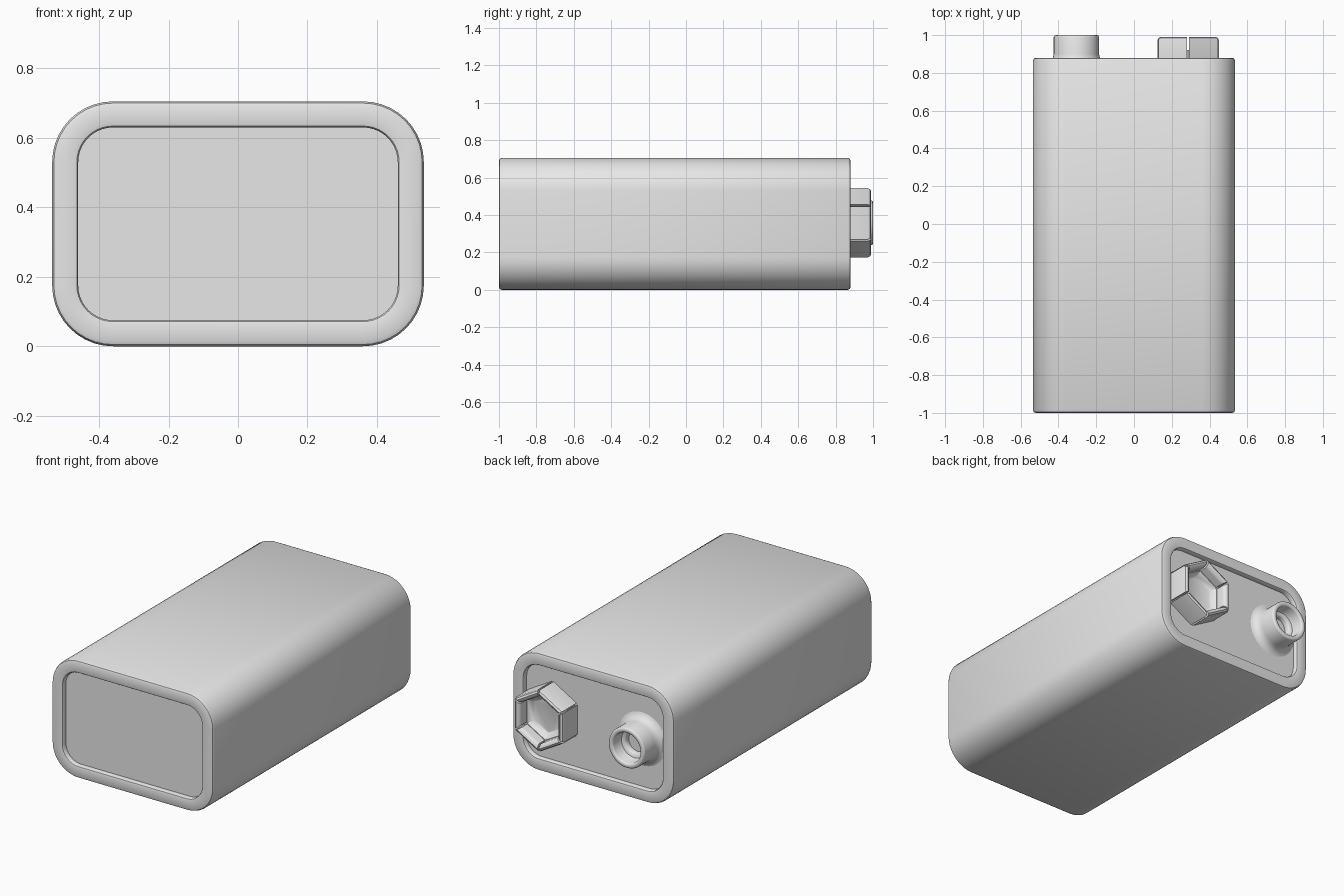
import bpy, bmesh, math
from mathutils import Matrix, Vector

cube = bpy.data.objects.get("Cube")
if cube:
    bpy.data.objects.remove(cube, do_unlink=True)

GREY = bpy.data.materials.new("plain_grey")
GREY.use_nodes = True
GREY.diffuse_color = (0.8, 0.8, 0.8, 1)
GREY.node_tree.nodes["Principled BSDF"].inputs["Base Color"].default_value = (0.8, 0.8, 0.8, 1)

WIDTH, HEIGHT, CORNER = 1.07, 0.705, 0.175
MID = HEIGHT / 2 + 0.006
BACK = 0.88


def finish(name, bm, angle=35):
    bmesh.ops.recalc_face_normals(bm, faces=bm.faces)
    mesh = bpy.data.meshes.new(name)
    bm.to_mesh(mesh)
    bm.free()
    mesh.materials.append(GREY)
    mesh.polygons.foreach_set("use_smooth", [True] * len(mesh.polygons))
    mesh.set_sharp_from_angle(angle=math.radians(angle))
    obj = bpy.data.objects.new(name, mesh)
    bpy.context.collection.objects.link(obj)
    return obj


def loft(name, loops, angle=35):
    """Skin a row of matching point loops and cap both ends."""
    bm = bmesh.new()
    rows = [[bm.verts.new(p) for p in loop] for loop in loops]
    n = len(rows[0])
    for a, b in zip(rows, rows[1:]):
        for i in range(n):
            j = (i + 1) % n
            bm.faces.new((a[i], a[j], b[j], b[i]))
    bm.faces.new(rows[0])
    bm.faces.new(rows[-1])
    return finish(name, bm, angle)


def rounded_rect(inset, y, steps=10):
    r = CORNER - inset
    cx, cz = WIDTH / 2 - CORNER, HEIGHT / 2 - CORNER
    points = []
    for quarter, (sx, sz) in enumerate([(1, 1), (-1, 1), (-1, -1), (1, -1)]):
        for i in range(steps + 1):
            a = math.pi / 2 * (quarter + i / steps)
            points.append((sx * cx + r * math.cos(a), y,
                           HEIGHT / 2 + sz * cz + r * math.sin(a)))
    return points


def polygon(x, radius, y, sides):
    return [(x + radius * math.sin(math.tau * i / sides), y,
             MID + radius * math.cos(math.tau * i / sides)) for i in range(sides)]


# Case: rounded box with a rim and a shallow recess at each end
rim = [(0.075, 0.03), (0.075, 0.008), (0.071, 0.002), (0.065, 0),
       (0.015, 0), (0.005, 0.004), (0, 0.015)]
sections = [(i, -1 + d) for i, d in rim] + [(i, BACK - d) for i, d in reversed(rim)]
loft("case", [rounded_rect(i, y) for i, y in sections])

# Round terminal: flared foot, straight collar and hollow cup
collar = [(0.165, 0.848), (0.15, 0.853), (0.135, 0.863), (0.125, 0.878), (0.12, 0.9),
          (0.12, 0.99), (0.117, 0.997), (0.11, 1.0), (0.1, 1.0), (0.093, 0.997),
          (0.09, 0.99), (0.09, 0.935), (0.085, 0.925), (0.065, 0.922),
          (0.06, 0.915), (0.06, 0.89)]
loft("round_terminal", [polygon(-0.305, r, y, 48) for r, y in collar], 50)

# Hexagonal terminal: shallow cup surrounded by six separate flaps
HEX_X = 0.287
cup = [(0.165, 0.845), (0.165, 0.92), (0.14, 0.92), (0.115, 0.895), (0.105, 0.89)]
loft("hex_cup", [polygon(HEX_X, r, y, 6) for r, y in cup], 30)

# Flap cross-section: distance from the terminal's axis, and depth
flap = [(0.163, 0.848), (0.163, 0.972), (0.158, 0.984), (0.147, 0.99),
        (0.137, 0.987), (0.128, 0.977), (0.125, 0.965), (0.125, 0.848)]
for k in range(6):
    turn = Matrix.Rotation(math.radians(60 * k), 4, 'Y')
    centre = Vector((HEX_X, 0, MID))
    ends = []
    for side in (-1, 1):
        ends.append([centre + turn @ Vector((d, y, side * (d * math.tan(math.pi / 6) - 0.006)))
                     for d, y in flap])
    loft(f"hex_flap_{k + 1}", ends)
